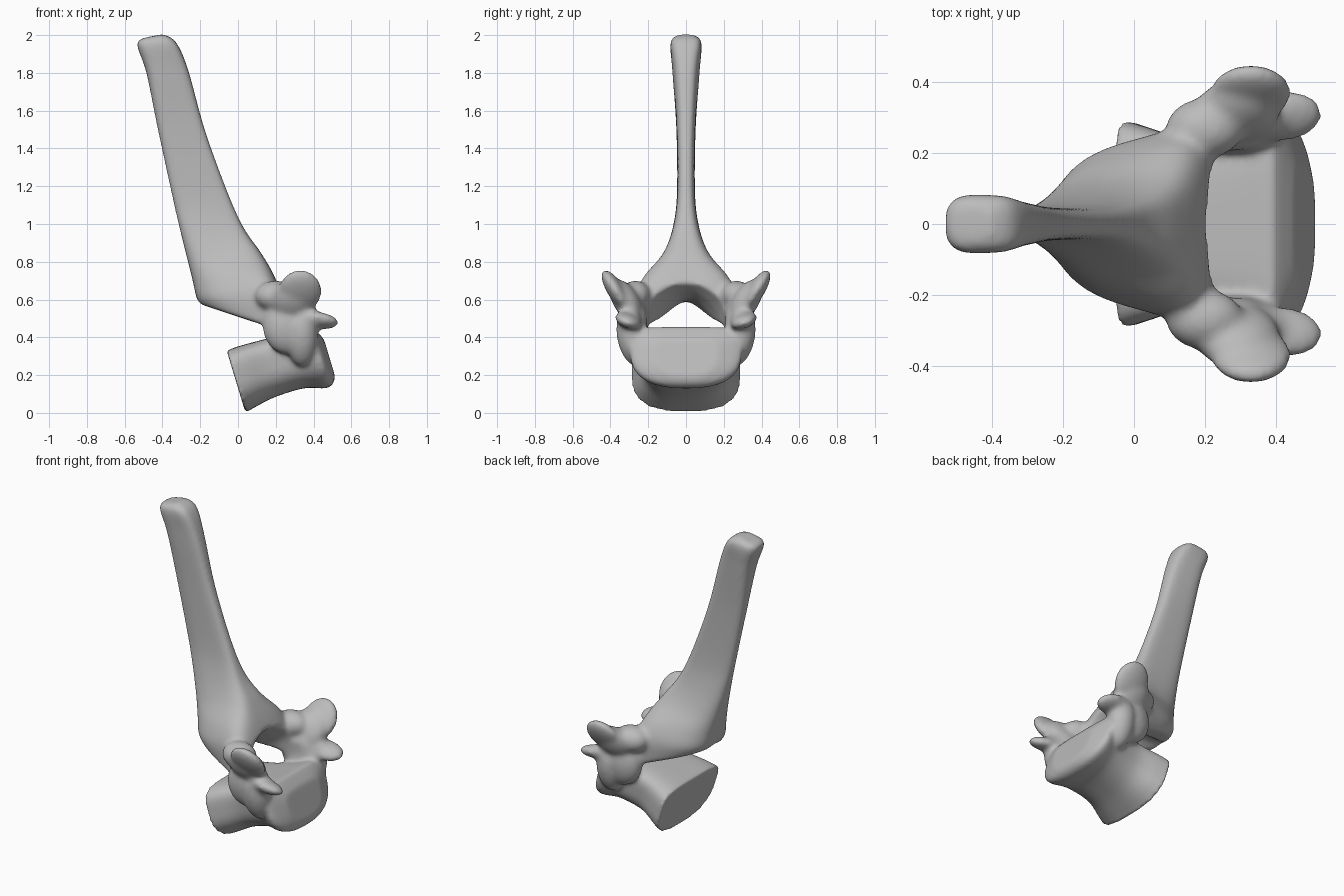
import bpy, bmesh, math
from mathutils import Matrix, Vector

if "Cube" in bpy.data.objects:
    bpy.data.objects.remove(bpy.data.objects["Cube"])

bone = bpy.data.materials.new("grey bone")
bone.use_nodes = True
bone.diffuse_color = (0.5, 0.5, 0.5, 1)
bone.node_tree.nodes["Principled BSDF"].inputs["Base Color"].default_value = (0.5, 0.5, 0.5, 1)


def spow(v, p):
    return math.copysign(abs(v) ** p, v)


def smooth_sections(sections, steps=6):
    """Catmull-Rom interpolation between the given sections."""
    s = [Vector(v) for v in sections]
    s = [s[0]] + s + [s[-1]]
    out = []
    for a, b, c, d in zip(s, s[1:], s[2:], s[3:]):
        for k in range(steps):
            t = k / steps
            out.append(b + (c - a) * t / 2 + (a * 2 - b * 5 + c * 4 - d) * t * t / 2
                       + (b * 3 - a - c * 3 + d) * t ** 3 / 2)
    return out + [s[-1]]


def loft(bm, sections, pa, pb, n=48):
    """Rings from point A to B in the xz plane, with half widths and squareness at A and B."""
    rings = []
    for xa, za, xb, zb, wa, wb in smooth_sections(sections):
        ring = []
        for i in range(n):
            a = math.tau * (i + 0.5) / n
            p = pa if math.cos(a) > 0 else pb
            t = (1 - spow(math.cos(a), p)) / 2
            y = spow(math.sin(a), p) * (wa + (wb - wa) * t)
            ring.append(bm.verts.new((xa + (xb - xa) * t, y, za + (zb - za) * t)))
        rings.append(ring)
    faces = [bm.faces.new(rings[0]), bm.faces.new(rings[-1][::-1])]
    for r, s in zip(rings, rings[1:]):
        for i in range(n):
            j = (i + 1) % n
            faces.append(bm.faces.new((r[j], r[i], s[i], s[j])))
    bmesh.ops.recalc_face_normals(bm, faces=faces)


def lobes(bm, centre, radii, roll=0, pitch=0):
    """A mirrored pair of tilted ellipsoids."""
    for side in (1, -1):
        x, y, z = centre
        m = (Matrix.Translation(Vector((x, side * y, z)))
             @ Matrix.Rotation(math.radians(side * roll), 4, "X")
             @ Matrix.Rotation(math.radians(pitch), 4, "Y")
             @ Matrix.Diagonal((*radii, 1)))
        bmesh.ops.create_uvsphere(bm, u_segments=32, v_segments=20, radius=1, matrix=m)


def make_object(name, bm):
    mesh = bpy.data.meshes.new(name)
    bm.to_mesh(mesh)
    bm.free()
    mesh.materials.append(bone)
    obj = bpy.data.objects.new(name, mesh)
    bpy.context.collection.objects.link(obj)
    return obj


def apply_modifier(obj, kind, **settings):
    mod = obj.modifiers.new(kind.lower(), kind)
    for key, value in settings.items():
        setattr(mod, key, value)
    bpy.context.view_layer.objects.active = obj
    bpy.ops.object.modifier_apply(modifier=mod.name)


# Tall spine flaring into the arch
bm = bmesh.new()
loft(bm, [
    (-0.50, 1.985, -0.40, 2.005, 0.05, 0.05),
    (-0.535, 1.95, -0.33, 1.965, 0.085, 0.08),
    (-0.485, 1.80, -0.265, 1.82, 0.08, 0.06),
    (-0.425, 1.50, -0.175, 1.50, 0.055, 0.045),
    (-0.35, 1.15, -0.055, 1.17, 0.05, 0.045),
    (-0.31, 0.98, 0.03, 0.98, 0.07, 0.07),
    (-0.27, 0.82, 0.12, 0.85, 0.11, 0.13),
    (-0.24, 0.70, 0.19, 0.73, 0.15, 0.25),
    (-0.22, 0.61, 0.23, 0.62, 0.18, 0.30),
    (-0.20, 0.575, 0.27, 0.42, 0.16, 0.31)], 0.65, 0.5)
# Ridges from the arch to the wings
lobes(bm, (0.20, 0.27, 0.62), (0.11, 0.085, 0.08), roll=-15)
# Side walls of the canal
lobes(bm, (0.26, 0.275, 0.46), (0.13, 0.08, 0.15))
lobes(bm, (0.34, 0.28, 0.40), (0.085, 0.085, 0.16), roll=-12)
# Upper wings and lower front tongues
lobes(bm, (0.33, 0.37, 0.645), (0.115, 0.045, 0.13), roll=-32)
lobes(bm, (0.29, 0.315, 0.59), (0.12, 0.07, 0.13), roll=-32)
lobes(bm, (0.42, 0.305, 0.49), (0.115, 0.075, 0.04), roll=20, pitch=8)
lobes(bm, (0.36, 0.30, 0.49), (0.09, 0.065, 0.07))
arch = make_object("arch_and_spine", bm)

# Canal cutter, narrowing towards the back
bm = bmesh.new()
loft(bm, [
    (-0.35, 0.22, -0.35, 0.58, 0.24, 0.09),
    (0.00, 0.28, 0.00, 0.60, 0.24, 0.09),
    (0.12, 0.32, 0.12, 0.63, 0.23, 0.13),
    (0.20, 0.35, 0.20, 0.68, 0.22, 0.17),
    (0.35, 0.38, 0.35, 0.80, 0.21, 0.22),
    (0.60, 0.44, 0.60, 0.85, 0.21, 0.25)], 0.5, 0.95)
cutter = make_object("canal_cutter", bm)
cutter.hide_render = True
cutter.hide_viewport = True

apply_modifier(arch, "REMESH", mode="VOXEL", voxel_size=0.013)
apply_modifier(arch, "BOOLEAN", operation="DIFFERENCE", solver="EXACT", object=cutter)

# Waisted body with a flat canal floor and rounded underside
bm = bmesh.new()
loft(bm, [
    (0.04, 0.00, -0.06, 0.33, 0.28, 0.30),
    (0.09, 0.03, 0.01, 0.355, 0.26, 0.28),
    (0.20, 0.085, 0.14, 0.39, 0.22, 0.25),
    (0.35, 0.13, 0.29, 0.43, 0.24, 0.27),
    (0.46, 0.13, 0.375, 0.455, 0.27, 0.32),
    (0.50, 0.15, 0.40, 0.45, 0.25, 0.29),
    (0.515, 0.19, 0.455, 0.39, 0.15, 0.18)], 0.78, 0.45)
body = make_object("vertebra", bm)

# Fuse the arch to the body and soften the joins
arch.select_set(True)
body.select_set(True)
bpy.context.view_layer.objects.active = body
bpy.ops.object.join()
apply_modifier(body, "REMESH", mode="VOXEL", voxel_size=0.011)
apply_modifier(body, "SMOOTH", factor=0.5, iterations=12)
bpy.ops.object.shade_smooth_by_angle(angle=math.radians(50))
